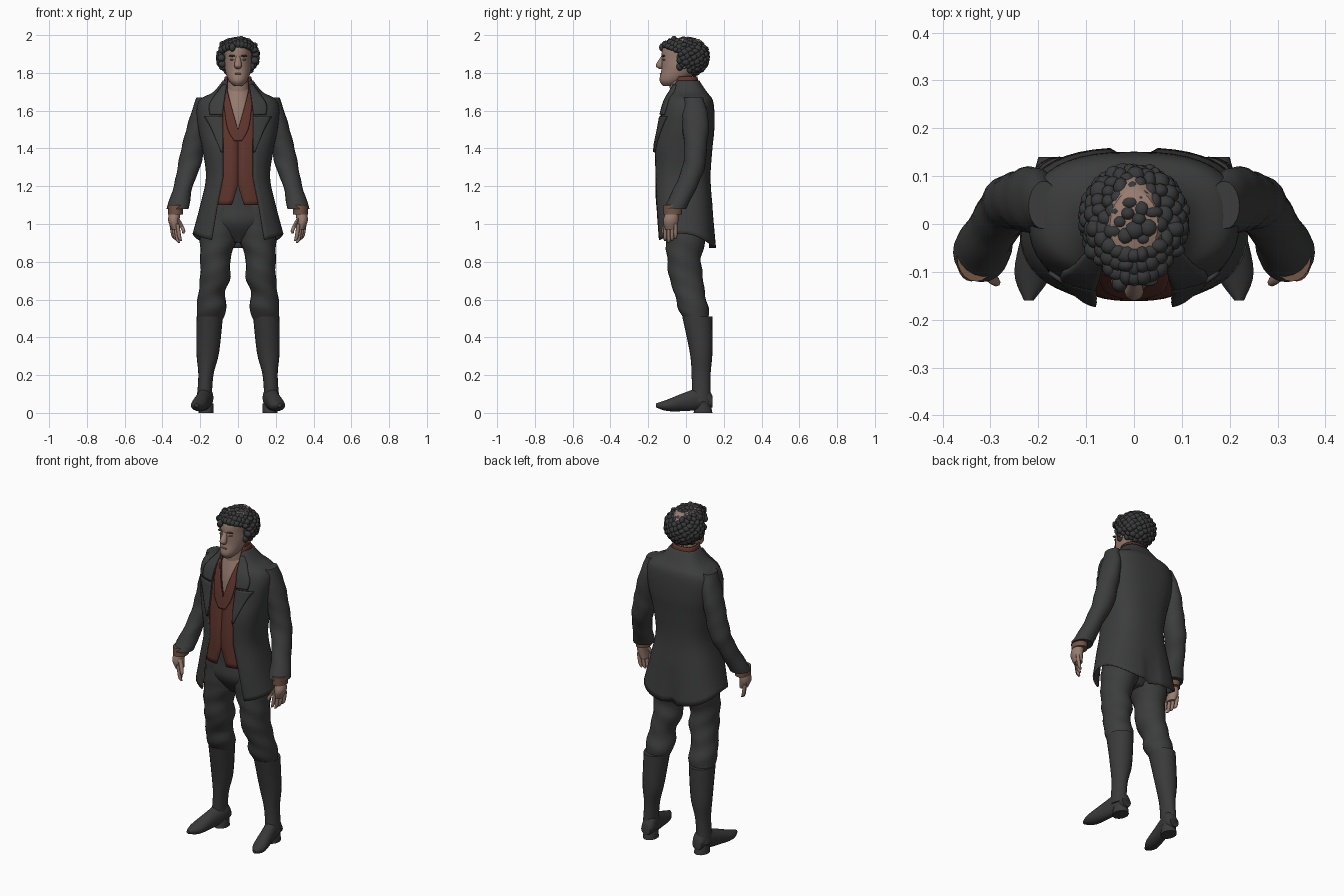
import bpy, bmesh, math, random
from mathutils import Vector, Matrix

random.seed(4)
cube = bpy.data.objects.get("Cube")
if cube:
    bpy.data.objects.remove(cube, do_unlink=True)


def material(name, *color):
    mat = bpy.data.materials.new(name)
    mat.use_nodes = True
    mat.diffuse_color = (*color, 1)
    mat.node_tree.nodes["Principled BSDF"].inputs["Base Color"].default_value = (*color, 1)
    return mat


cloth = material("charcoal_cloth", .045, .046, .047)
leather = material("boot_leather", .042, .042, .043)
hair_dark = material("dark_hair", .04, .041, .043)
russet = material("russet_vest", .115, .036, .026)
skin = material("skin", .31, .2, .16)
lip = material("lip_skin", .22, .13, .1)
lining = material("brown_lining", .17, .09, .06)


def finish(name, bm, materials, mirror=False, thickness=0):
    """Turn a bmesh into a smooth shaded object, mirrored or thickened if asked."""
    mesh = bpy.data.meshes.new(name)
    bm.to_mesh(mesh)
    bm.free()
    obj = bpy.data.objects.new(name, mesh)
    bpy.context.collection.objects.link(obj)
    for mat in materials:
        mesh.materials.append(mat)
    mesh.shade_smooth()
    mesh.set_sharp_from_angle(angle=math.radians(50))
    if thickness:
        solid = obj.modifiers.new("Thickness", "SOLIDIFY")
        solid.thickness = thickness
        solid.offset = -1
        solid.material_offset_rim = len(materials) - 1
    if mirror:
        obj.modifiers.new("Mirror", "MIRROR")


def spline(rows, steps=5):
    """Pass a smooth curve through rows of numbers."""
    rows = [Vector(row) for row in rows]
    result = []
    for i in range(len(rows) - 1):
        before, start, end = rows[max(i - 1, 0)], rows[i], rows[i + 1]
        after = rows[min(i + 2, len(rows) - 1)]
        leave, arrive = (end - before) / 2, (after - start) / 2
        for step in range(steps):
            t = step / steps
            ease = t * t * (3 - 2 * t)
            result.append(start.lerp(end, ease) + leave * t * (1 - t) ** 2 - arrive * t * t * (1 - t))
    return result + [rows[-1]]


def join_rows(bm, rows, closed):
    """Join rows of points with quads."""
    grid = [[bm.verts.new(point) for point in row] for row in rows]
    count = len(grid[0])
    for low, high in zip(grid, grid[1:]):
        for i in range(count if closed else count - 1):
            j = (i + 1) % count
            bm.faces.new((low[i], low[j], high[j], high[i]))
    return grid


def loft(name, rings, mat, mirror=False, along_y=False, sides=20, wrinkle=0):
    """Closed form: each ring is centre x, y, z and two radii."""
    bm = bmesh.new()
    rows = []
    for x, y, z, wide, deep in spline(rings):
        row = []
        for i in range(sides):
            angle = math.tau * i / sides
            crease = 1 + wrinkle * math.sin(60 * z + 2 * angle)
            across = wide * crease * math.sin(angle)
            other = -deep * crease * math.cos(angle)
            row.append((x + across, y, z + other) if along_y else (x + across, y + other, z))
        rows.append(row)
    grid = join_rows(bm, rows, True)
    bm.faces.new(grid[0])
    bm.faces.new(grid[-1])
    bmesh.ops.recalc_face_normals(bm, faces=bm.faces[:])
    finish(name, bm, [mat], mirror)


POWER = 2.6  # squareness of the torso cross-section


def signed_power(value, exponent):
    return math.copysign(abs(value) ** exponent, value)


def garment(name, rings, gap, materials, tails=False, sides=40):
    """Front-opening form: each ring is z, half width, front y, back y."""
    bm = bmesh.new()
    rows = []
    for z, half, front, back in spline(rings):
        start = math.asin((gap(z) / half) ** (POWER / 2))
        flare = max(0, 1.1 - z) if tails else 0
        row = []
        for i in range(sides + 1):
            angle = start + (math.tau - 2 * start) * i / sides
            x = half * signed_power(math.sin(angle), 2 / POWER)
            y = (front + back) / 2 - (back - front) / 2 * signed_power(math.cos(angle), 2 / POWER)
            drop = flare * y * (16 * y + .7)
            vent = flare / 5 if i == sides // 2 else 0
            row.append((x, y - vent, z - drop))
        rows.append(row)
    join_rows(bm, rows, False)
    finish(name, bm, materials, thickness=.008)


def lapel(name, rings, gap, outline, mat, columns=6):
    """Mirrored strip lying on a garment front: each outline row is z, outer x."""
    bm = bmesh.new()
    body = spline(rings)
    rows = []
    for z, outer in spline(outline):
        low, high = next(pair for pair in zip(body, body[1:]) if pair[0][0] <= z <= pair[1][0])
        _, half, front, back = low.lerp(high, (z - low[0]) / (high[0] - low[0]))
        row = []
        for i in range(columns + 1):
            x = gap(z) + (outer - gap(z)) * i / columns
            bulge = (1 - min(x / half, .99) ** POWER) ** (1 / POWER)
            row.append((x, (front + back) / 2 - bulge * (back - front) / 2 - .01, z))
        rows.append(row)
    join_rows(bm, rows, False)
    finish(name, bm, [mat], mirror=True, thickness=.01)


def blobs(name, spots, mat, mirror=False):
    """Ellipsoids from (centre, radii) pairs, gathered in one object."""
    bm = bmesh.new()
    for centre, radii in spots:
        place = Matrix.Translation(centre) @ Matrix.Diagonal((*radii, 1))
        bmesh.ops.create_icosphere(bm, subdivisions=2, radius=1, matrix=place)
    finish(name, bm, [mat], mirror)


# Boots with heels and turned-out toes
loft("boot_shaft", [(.18, .08, .06, .04, .05), (.17, .08, .2, .04, .05), (.16, .08, .32, .06, .06),
                    (.15, .06, .51, .07, .08)], leather, mirror=True)
loft("boot_foot", [(.22, -.16, .04, .01, .01), (.21, -.1, .04, .04, .03), (.19, 0, .06, .04, .05),
                   (.17, .1, .08, .04, .06), (.17, .14, .06, .03, .03)], leather, mirror=True, along_y=True)
loft("boot_heel", [(.17, .09, 0, .04, .05), (.17, .09, .05, .04, .04)], leather, mirror=True)

# Trousers, baggy and gathered into the boots
loft("trouser_leg", [(.15, .06, .48, .06, .06), (.14, .04, .55, .08, .08), (.14, .02, .63, .07, .08),
                     (.12, 0, .72, .08, .09), (.12, -.01, .82, .08, .09), (.1, 0, .94, .1, .11),
                     (.09, 0, 1.1, .09, .11)], cloth, mirror=True, wrinkle=.03)
loft("trouser_hips", [(0, 0, .9, .06, .05), (0, 0, 1, .18, .12), (0, 0, 1.1, .18, .12),
                      (0, 0, 1.25, .15, .12)], cloth)

# Chest and neck
loft("chest", [(0, -.02, 1.45, .1, .1), (0, -.02, 1.6, .1, .09), (0, -.02, 1.72, .06, .06)], skin)
loft("neck", [(0, -.02, 1.6, .07, .06), (0, -.03, 1.8, .05, .06)], skin)


# Vest, split into points below and a deep neckline above
def vest_gap(z):
    return min(.06, max(0, (1.2 - z) / 3, (z - 1.5) / 3.5))


vest_rings = [(1.1, .16, -.16, .1), (1.3, .15, -.16, .1), (1.5, .16, -.14, .11),
              (1.6, .14, -.12, .11), (1.7, .09, -.09, .08), (1.78, .07, -.06, .06)]
garment("vest", vest_rings, vest_gap, [russet])
lapel("vest_lapel", vest_rings, vest_gap, [(1.44, .02), (1.52, .06), (1.7, .08)], russet)


# Long coat with a dipping hem, back vent, lapels and collar
def coat_gap(z):
    return .08 + max(0, 1.25 - z) / 5 - max(0, z - 1.6) / 8


coat_rings = [(.95, .24, -.16, .16), (1.1, .2, -.17, .14), (1.25, .17, -.17, .13),
              (1.4, .19, -.17, .14), (1.5, .21, -.15, .15), (1.6, .22, -.13, .15),
              (1.66, .2, -.11, .14), (1.7, .13, -.09, .11), (1.76, .08, -.06, .07)]
garment("coat", coat_rings, coat_gap, [cloth, lining], tails=True)
lapel("coat_lapel", coat_rings, coat_gap, [(1.38, .09), (1.5, .14), (1.57, .18)], cloth)
lapel("coat_collar", coat_rings, coat_gap, [(1.58, .15), (1.64, .15), (1.74, .08)], cloth)

# Sleeves, cuffs and hands
loft("sleeve", [(.32, -.06, 1.08, .06, .06), (.29, 0, 1.2, .05, .06), (.26, .04, 1.3, .06, .06),
                (.24, .05, 1.4, .06, .06), (.21, .05, 1.55, .05, .07), (.19, .04, 1.67, .03, .05)],
     cloth, mirror=True, wrinkle=.03)
loft("shirt_cuff", [(.33, -.07, 1.05, .04, .05), (.33, -.07, 1.1, .04, .05)], lining, mirror=True)
loft("palm", [(.33, -.08, .97, .02, .03), (.34, -.08, 1.02, .03, .04), (.33, -.07, 1.08, .03, .03)],
     skin, mirror=True)
for i, label in enumerate(("index", "middle", "ring", "little")):
    x, y, tip = .32 + i / 90, -.11 + i / 55, .9 + abs(i - 1) / 100
    loft(label + "_finger", [(x - .02, y, tip, .005, .005), (x - .01, y, tip + .02, .01, .01),
                             (x, y, 1, .01, .01)], skin, mirror=True, sides=8)
loft("thumb", [(.29, -.12, .95, .005, .005), (.29, -.12, .97, .01, .01), (.32, -.09, 1.03, .01, .02)],
     skin, mirror=True, sides=8)

# Head with simple facial features
loft("head", [(0, -.09, 1.73, .02, .03), (0, -.07, 1.76, .05, .07), (0, -.03, 1.82, .07, .1),
              (0, -.02, 1.88, .07, .11), (0, -.01, 1.94, .07, .11), (0, 0, 1.98, .05, .07)], skin)
loft("nose", [(0, -.13, 1.82, .01, .01), (0, -.14, 1.84, .02, .02), (0, -.12, 1.89, .01, .01)], skin)
blobs("eyebrow", [((.03, -.12, 1.89), (.02, .01, .005))], hair_dark, mirror=True)
blobs("eye", [((.03, -.115, 1.87), (.013, .01, .005))], lip, mirror=True)
blobs("ear", [((.08, -.01, 1.85), (.01, .02, .03))], skin, mirror=True)
blobs("lips", [((0, -.13, 1.795), (.02, .01, .005))], lip)

# Curly hair: a cap, scattered curls and a fringe
centre = Vector((0, .01, 1.885))
size = Vector((.1, .1, .09))
curls = [(centre, size * .95)]
total = 190


def curl_radii():
    return [random.uniform(.014, .023) for _ in size]


for i in range(total):
    up = 1 - (2 * i + 1) / total
    turn = i * math.pi * (3 - math.sqrt(5))
    flat = math.sqrt(1 - up * up)
    way = Vector((flat * math.cos(turn), flat * math.sin(turn), up))
    over_face = way.y < -.5 and up < .5
    under_jaw = way.y < .1 and up < -.6
    if not (over_face or under_jaw):
        curls.append((centre + way * size.x - Vector((0, 0, up / 100)), curl_radii()))
for column in range(-5, 6):
    for row in range(3):
        side = column / 60
        curls.append(((side, 8 * side ** 2 + row / 45 - .11, 1.95 + row / 80 - 4 * side ** 2), curl_radii()))
curls.append(((-.03, -.125, 1.935), curl_radii()))
blobs("curly_hair", curls, hair_dark)
